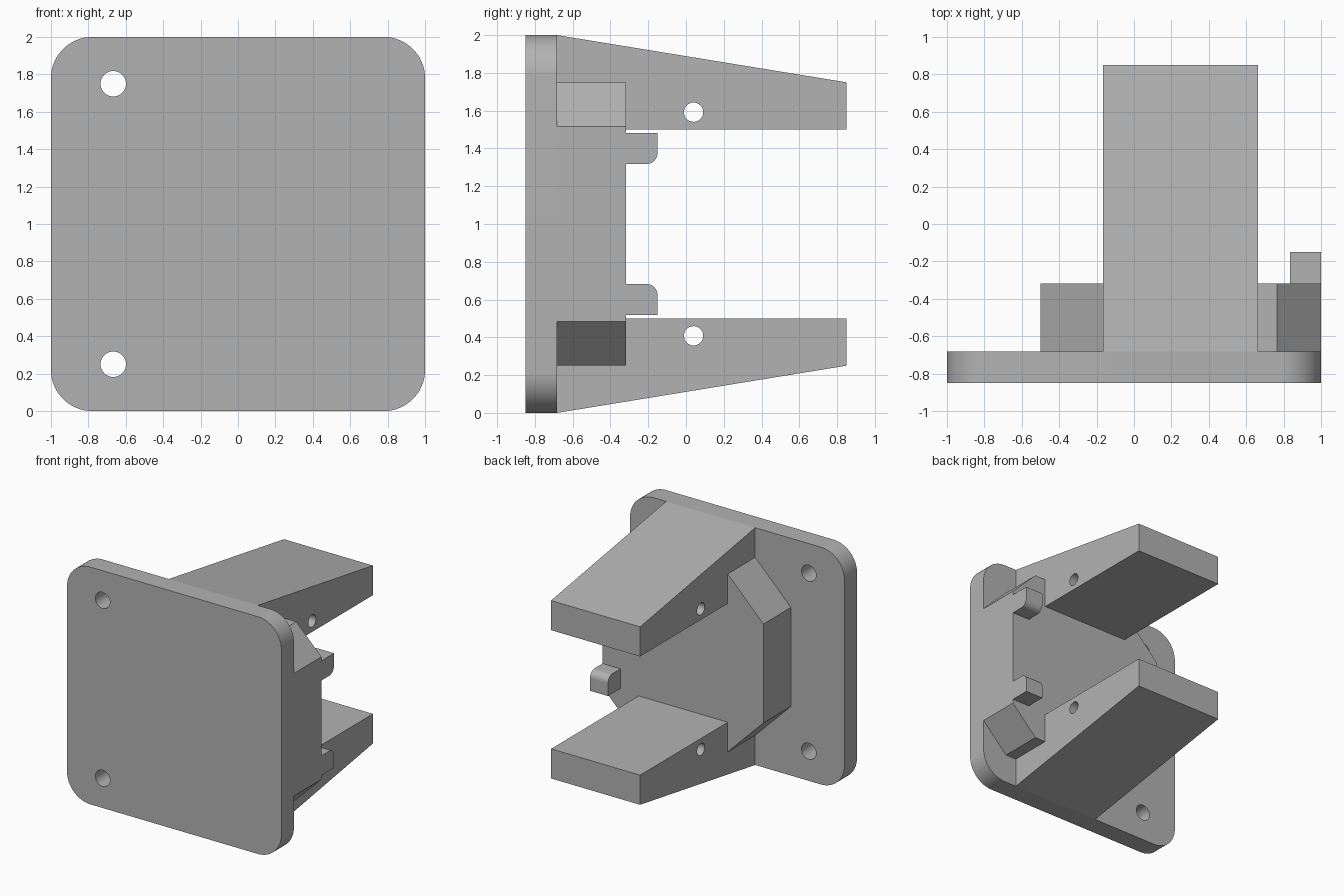
import bpy
import bmesh
from math import cos, sin, pi, radians
from mathutils import Vector

if "Cube" in bpy.data.objects:
    bpy.data.objects.remove(bpy.data.objects["Cube"], do_unlink=True)

grey = bpy.data.materials.new("matte grey")
grey.use_nodes = True
grey.diffuse_color = (0.45, 0.45, 0.45, 1)
grey.node_tree.nodes["Principled BSDF"].inputs["Base Color"].default_value = grey.diffuse_color


def arc(cx, cy, r, start, end, steps):
    """Points along a circular arc, angles in degrees."""
    angles = [radians(start + (end - start) * i / steps) for i in range(steps + 1)]
    return [(cx + r * cos(a), cy + r * sin(a)) for a in angles]


def prism(name, outline, axis, start, end):
    """Extrude an outline along x (outline in y, z) or along y (outline in x, z)."""
    bm = bmesh.new()
    place = (lambda p, d: (d, p[0], p[1])) if axis == "x" else (lambda p, d: (p[0], d, p[1]))
    face = bm.faces.new([bm.verts.new(place(p, start)) for p in outline])
    moved = bmesh.ops.extrude_face_region(bm, geom=[face])["geom"]
    step = Vector(place((0, 0), end - start))
    bmesh.ops.translate(bm, vec=step, verts=[v for v in moved if isinstance(v, bmesh.types.BMVert)])
    bmesh.ops.recalc_face_normals(bm, faces=bm.faces)
    mesh = bpy.data.meshes.new(name)
    bm.to_mesh(mesh)
    bm.free()
    mesh.materials.append(grey)
    obj = bpy.data.objects.new(name, mesh)
    bpy.context.collection.objects.link(obj)
    return obj


def activate(obj):
    bpy.ops.object.select_all(action="DESELECT")
    obj.select_set(True)
    bpy.context.view_layer.objects.active = obj


def drill(obj, cx, cz, r, axis, start, end):
    """Cut a round through-hole."""
    cutter = prism("hole_cutter", arc(cx, cz, r, 0, 360, 40)[:-1], axis, start, end)
    cutter.hide_render = True
    cut = obj.modifiers.new("hole", "BOOLEAN")
    cut.operation = "DIFFERENCE"
    cut.solver = "EXACT"
    cut.object = cutter
    activate(obj)
    bpy.ops.object.modifier_apply(modifier=cut.name)
    bpy.data.objects.remove(cutter, do_unlink=True)


def shade(obj):
    activate(obj)
    bpy.ops.object.shade_smooth_by_angle(angle=radians(30))


def flip(outline):
    """Mirror an outline about mid height."""
    return [(a, 2 - z) for a, z in outline]


FRONT, PLATE, BODY, BACK = -0.85, -0.683, -0.317, 0.85

# Rounded mounting plate with two screw holes
R = 0.22
corners = [(1 - R, 2 - R, 0), (R - 1, 2 - R, 90), (R - 1, R, 180), (1 - R, R, 270)]
plate = prism("mounting_plate", [p for x, z, a in corners for p in arc(x, z, R, a, a + 90, 16)],
              "y", FRONT, PLATE)
for z in (0.25, 1.75):
    drill(plate, -0.667, z, 0.068, "y", -1, -0.5)
shade(plate)

# Chamfered centre block
upper = [(1, 1.517), (0.765, 1.75), (-0.167, 1.75), (-0.5, 1.417)]
prism("centre_block", upper + flip(upper)[::-1], "y", PLATE, BODY)

# Tapered arms with a cross hole, and small clips with one rounded corner
arm_side = [(PLATE, 2), (BACK, 1.75), (BACK, 1.5), (PLATE, 1.5)]
clip_side = [(BODY, 1.483), (-0.15, 1.483)] + arc(-0.21, 1.377, 0.06, 0, -90, 10) + [(BODY, 1.317)]
for side, shape, hole_z in (("upper", lambda o: o, 1.592), ("lower", flip, 0.408)):
    arm = prism(side + "_arm", shape(arm_side), "x", -0.167, 0.663)
    drill(arm, 0.04, hole_z, 0.051, "x", -0.5, 1)
    shade(arm)
    shade(prism(side + "_clip", shape(clip_side), "x", 0.833, 1))
